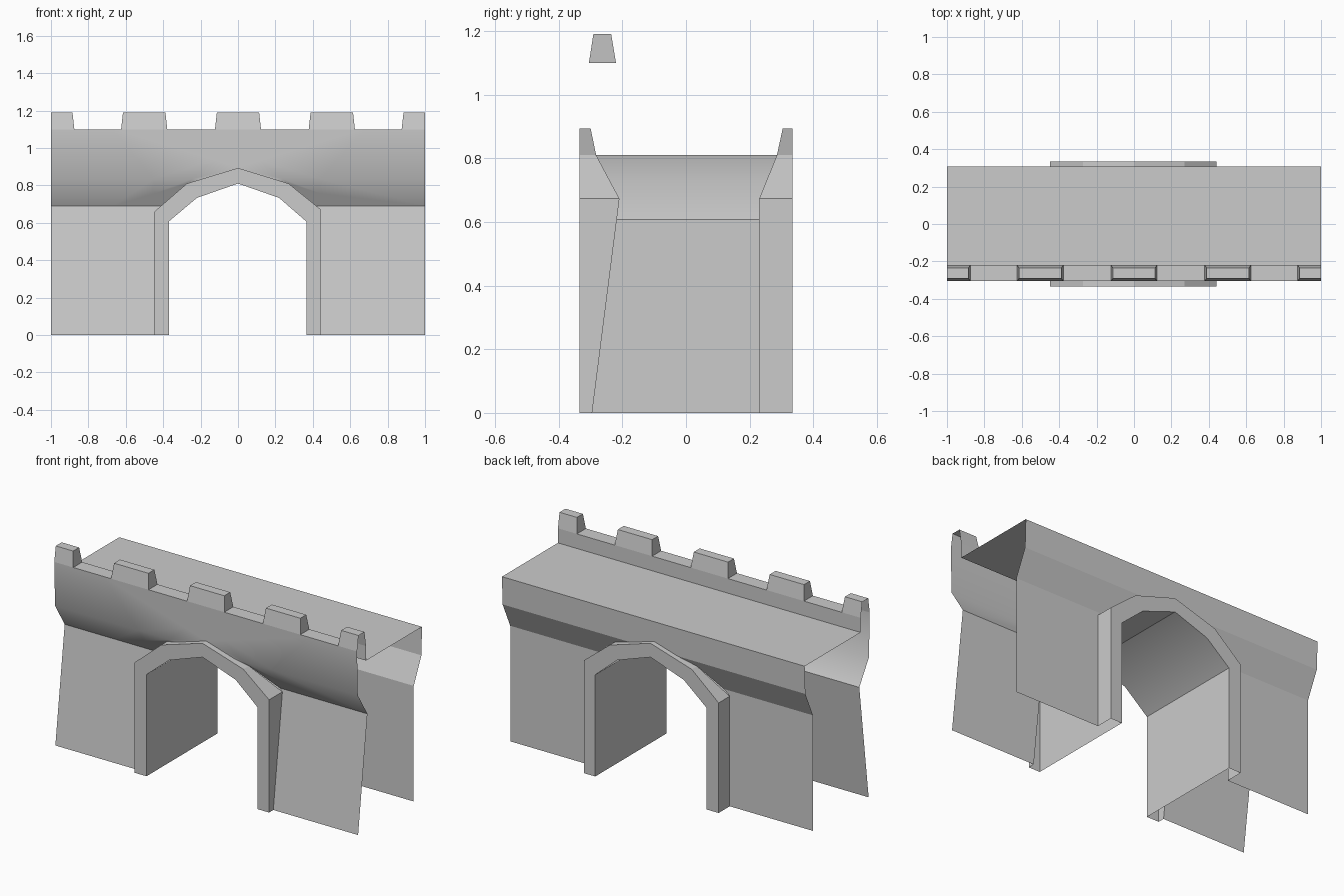
import bpy, bmesh, math
from mathutils import Vector

if "Cube" in bpy.data.objects:
    bpy.data.objects.remove(bpy.data.objects["Cube"])

stone = bpy.data.materials.new("grey_stone")
stone.diffuse_color = (0.6, 0.6, 0.6, 1)
stone.use_nodes = True
stone.node_tree.nodes["Principled BSDF"].inputs["Base Color"].default_value = stone.diffuse_color

# Arch outlines (x, z), left foot to right foot
OUTER = [(-.45, 0), (-.45, .657), (-.273, .81), (0, .893), (.27, .81), (.44, .673), (.44, 0)]
INNER = [(-.37, 0), (-.37, .607), (-.22, .733), (0, .81), (.22, .733), (.365, .607), (.365, 0)]
# Wall cross-sections (y, z)
FRONT = [(-.295, 0), (-.207, .69), (-.298, .835), (-.305, 1.1)]
BACK = [(.23, 0), (.23, .69), (.302, .845), (.308, 1.013)]
DECK_Z, NOTCH_Z, TOP_Z = 1.013, 1.1, 1.19
TRIM_Y = .335


def finish(name, bm, outward, smooth=None):
    """Turn faces along outward(centre) and make the object."""
    bm.normal_update()
    for f in bm.faces:
        if f.normal.dot(outward(f.calc_center_median())) < 0:
            f.normal_flip()
    mesh = bpy.data.meshes.new(name)
    bm.to_mesh(mesh)
    bm.free()
    mesh.materials.append(stone)
    obj = bpy.data.objects.new(name, mesh)
    bpy.context.collection.objects.link(obj)
    if smooth:
        bpy.ops.object.select_all(action='DESELECT')
        obj.select_set(True)
        bpy.context.view_layer.objects.active = obj
        bpy.ops.object.shade_smooth_by_angle(angle=math.radians(smooth))
    return obj


def strip(bm, a, b):
    """Bridge two rows of points with quads."""
    va = [bm.verts.new(p) for p in a]
    vb = [bm.verts.new(p) for p in b]
    for i in range(len(a) - 1):
        bm.faces.new((va[i], va[i + 1], vb[i + 1], vb[i]))


def wall_y(profile, z):
    for (y0, z0), (y1, z1) in zip(profile, profile[1:]):
        if z <= z1:
            return y0 + (y1 - y0) * (z - z0) / (z1 - z0)
    return profile[-1][0]


def wall(name, profile, side, smooth):
    """Sheet wall with the arch opening cut out."""
    bm = bmesh.new()
    strip(bm, [(-1, y, z) for y, z in profile], [(1, y, z) for y, z in profile])
    planes = []
    for (x0, z0), (x1, z1) in zip(OUTER, OUTER[1:]):
        co, no = Vector((x0, 0, z0)), Vector((z0 - z1, 0, x1 - x0)).normalized()
        planes.append((co, no))
        bmesh.ops.bisect_plane(bm, geom=bm.verts[:] + bm.edges[:] + bm.faces[:],
                               plane_co=co, plane_no=no, dist=1e-5)
    hole = [f for f in bm.faces
            if all((f.calc_center_median() - co).dot(no) < 0 for co, no in planes)]
    bmesh.ops.delete(bm, geom=hole, context='FACES')
    finish(name, bm, lambda c: Vector((0, side, 0)), smooth)


wall("front_wall", FRONT, -1, 36)
wall("back_wall", BACK, 1, None)

# Raised trim round each arch mouth
for name, prof, side in (("front", FRONT, -1), ("back", BACK, 1)):
    y = side * TRIM_Y
    bm = bmesh.new()
    strip(bm, [(x, y, z) for x, z in OUTER], [(x, y, z) for x, z in INNER])
    finish(name + "_arch_face", bm, lambda c: Vector((0, side, 0)))
    bm = bmesh.new()
    strip(bm, [(x, y, z) for x, z in OUTER],
          [(x, wall_y(prof, z), z) for x, z in OUTER])
    finish(name + "_arch_rim", bm, lambda c: Vector((c.x, 0, c.z - .3)))

# Passage lining
bm = bmesh.new()
strip(bm, [(x, -TRIM_Y, z) for x, z in INNER], [(x, TRIM_Y, z) for x, z in INNER])
finish("passage_lining", bm, lambda c: Vector((-c.x, 0, .3 - c.z)), 36)

# Walkway and inner side of the parapet
bm = bmesh.new()
rows = [(.308, DECK_Z), (-.22, DECK_Z), (-.22, NOTCH_Z)]
strip(bm, [(-1, y, z) for y, z in rows], [(1, y, z) for y, z in rows])
finish("walkway", bm, lambda c: Vector((0, 1, 1)))

# Merlons: tapered blocks, cut off open at the wall ends
SPANS = [(-1, -.875), (-.625, -.378), (-.123, .123), (.378, .625), (.875, 1)]
for i, (x0, x1) in enumerate(SPANS):
    t0 = x0 if x0 == -1 else x0 + .01
    t1 = x1 if x1 == 1 else x1 - .01
    bm = bmesh.new()
    low = [bm.verts.new((x, y, NOTCH_Z)) for x, y in
           ((x0, -.305), (x1, -.305), (x1, -.22), (x0, -.22))]
    top = [bm.verts.new((x, y, TOP_Z)) for x, y in
           ((t0, -.291), (t1, -.291), (t1, -.235), (t0, -.235))]
    bm.faces.new(top)
    for k in range(4):
        if (k == 1 and x1 == 1) or (k == 3 and x0 == -1):
            continue
        n = (k + 1) % 4
        bm.faces.new((low[k], low[n], top[n], top[k]))
    mid = Vector(((x0 + x1) / 2, -.2625, NOTCH_Z + .03))
    finish("merlon_%d" % (i + 1), bm, lambda c: c - mid)

# Flat sills between the merlons
bm = bmesh.new()
for (_, a), (b, _) in zip(SPANS, SPANS[1:]):
    strip(bm, [(a, -.305, NOTCH_Z), (a, -.22, NOTCH_Z)],
          [(b, -.305, NOTCH_Z), (b, -.22, NOTCH_Z)])
finish("parapet_sills", bm, lambda c: Vector((0, 0, 1)))
